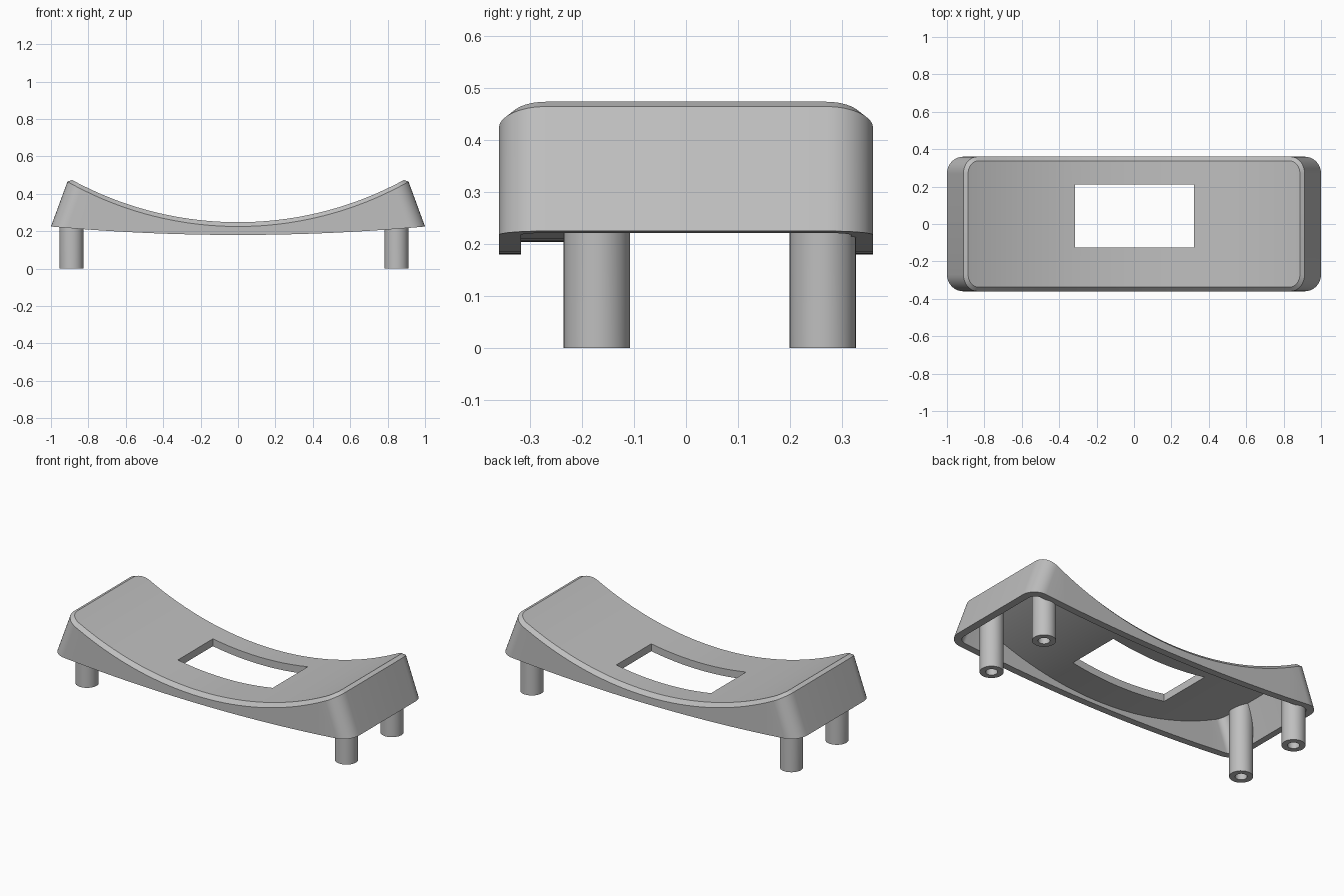
import bpy, bmesh, math

if "Cube" in bpy.data.objects:
    bpy.data.objects.remove(bpy.data.objects["Cube"])

grey = bpy.data.materials.new("plain grey")
grey.diffuse_color = (0.52, 0.52, 0.52, 1)
grey.use_nodes = True
grey.node_tree.nodes["Principled BSDF"].inputs["Base Color"].default_value = grey.diffuse_color

TAPER = 0.375                       # inward lean of the end walls
WIN_X, WIN_Y = (-0.315, 0.32), (-0.125, 0.21)


def arc(x, base, radius):
    return base + radius - math.sqrt(radius * radius - x * x)


def upper(x): return arc(x, 0.248, 1.855)
def rim(x): return arc(x, 0.225, 1.855)
def ceiling(x): return arc(x, 0.204, 1.90)
def underside(x): return 0.18 + 0.045 * x * x


def span(a, b, n):
    return [a + (b - a) * i / n for i in range(n)]


XS = span(-0.78, WIN_X[0], 10) + span(*WIN_X, 12) + span(WIN_X[1], 0.78, 10) + [0.78]
CORNER = 8


def half_outline(a, b, r, height):
    """Back half of a rounded rectangle, draped on a height curve."""
    right = []
    for k in range(CORNER + 1):
        t = math.pi / 2 * (1 - k / CORNER)
        x0, y = a - r + r * math.cos(t), b - r + r * math.sin(t)
        x = x0
        for _ in range(6):
            x = x0 + TAPER * (height(a) - height(x))
        right.append((x, y, height(x)))
    left = [(-x, y, z) for x, y, z in reversed(right)]
    return left + [(x, b, height(x)) for x in XS] + right


def finish(name, bm, angle=30):
    bmesh.ops.remove_doubles(bm, verts=bm.verts, dist=1e-5)
    bmesh.ops.recalc_face_normals(bm, faces=bm.faces)
    mesh = bpy.data.meshes.new(name)
    bm.to_mesh(mesh)
    bm.free()
    mesh.materials.append(grey)
    ob = bpy.data.objects.new(name, mesh)
    bpy.context.collection.objects.link(ob)
    bpy.ops.object.select_all(action='DESELECT')
    ob.select_set(True)
    bpy.context.view_layer.objects.active = ob
    bpy.ops.object.shade_smooth_by_angle(angle=math.radians(angle))
    return ob


# Hollow curved cover: rings run from the ceiling, down, around and up to the top
bm = bmesh.new()
outlines = [half_outline(0.884, 0.318, 0.05, ceiling),
            half_outline(0.958, 0.318, 0.05, underside),
            half_outline(1.0, 0.36, 0.09, underside),
            half_outline(0.912, 0.36, 0.09, rim),
            half_outline(0.887, 0.338, 0.068, upper)]
rings = []
for half in outlines:
    loop = half + [(x, -y, z) for x, y, z in reversed(half)]
    rings.append([bm.verts.new(p) for p in loop])
for r0, r1 in zip(rings, rings[1:]):
    for i in range(len(r0)):
        j = (i + 1) % len(r0)
        bm.faces.new((r0[i], r0[j], r1[j], r1[i]))


def quad(*pts):
    bm.faces.new([bm.verts.new(p) for p in pts])


# Curved skins, leaving the window open
for half in (outlines[0], outlines[-1]):
    for (xa, ya, za), (xb, yb, zb) in zip(half, half[1:]):
        if xb - xa < 1e-6:
            continue
        la, lb = [-ya, *WIN_Y, ya], [-yb, *WIN_Y, yb]
        in_window = WIN_X[0] < (xa + xb) / 2 < WIN_X[1]
        for k in range(3):
            if not (k == 1 and in_window):
                quad((xa, la[k], za), (xb, lb[k], zb),
                     (xb, lb[k + 1], zb), (xa, la[k + 1], za))

# Window walls
wx = [x for x in XS if WIN_X[0] - 1e-6 < x < WIN_X[1] + 1e-6]
for y in WIN_Y:
    for a, b in zip(wx, wx[1:]):
        quad((a, y, ceiling(a)), (b, y, ceiling(b)), (b, y, upper(b)), (a, y, upper(a)))
for x in WIN_X:
    quad((x, WIN_Y[0], ceiling(x)), (x, WIN_Y[1], ceiling(x)),
         (x, WIN_Y[1], upper(x)), (x, WIN_Y[0], upper(x)))
finish("curved_cover", bm)


# Hollow posts, trimmed inside the cover
def post(name, cx, cy, radius=0.064, bore=0.032, n=32):
    bm = bmesh.new()

    def ring(r, height):
        out = []
        for i in range(n):
            t = 2 * math.pi * i / n
            x, y = cx + r * math.cos(t), cy + r * math.sin(t)
            out.append(bm.verts.new((x, y, height(x))))
        return out

    def top(x):
        return min(ceiling(x) + 0.012, 0.225 + (0.982 - abs(x)) / TAPER)

    levels = [ring(radius, top), ring(radius, lambda x: 0),
              ring(bore, lambda x: 0), ring(bore, lambda x: 0.2)]
    for r0, r1 in zip(levels, levels[1:]):
        for i in range(n):
            j = (i + 1) % n
            bm.faces.new((r0[i], r0[j], r1[j], r1[i]))
    bm.faces.new(levels[-1])
    centre = bm.verts.new((cx, cy, top(cx)))
    for i in range(n):
        bm.faces.new((levels[0][i], levels[0][(i + 1) % n], centre))
    finish(name, bm)


for side, cx in (("left", -0.89), ("right", 0.847)):
    for end, cy in (("front", -0.172), ("back", 0.263)):
        post(f"{side}_{end}_post", cx, cy)
